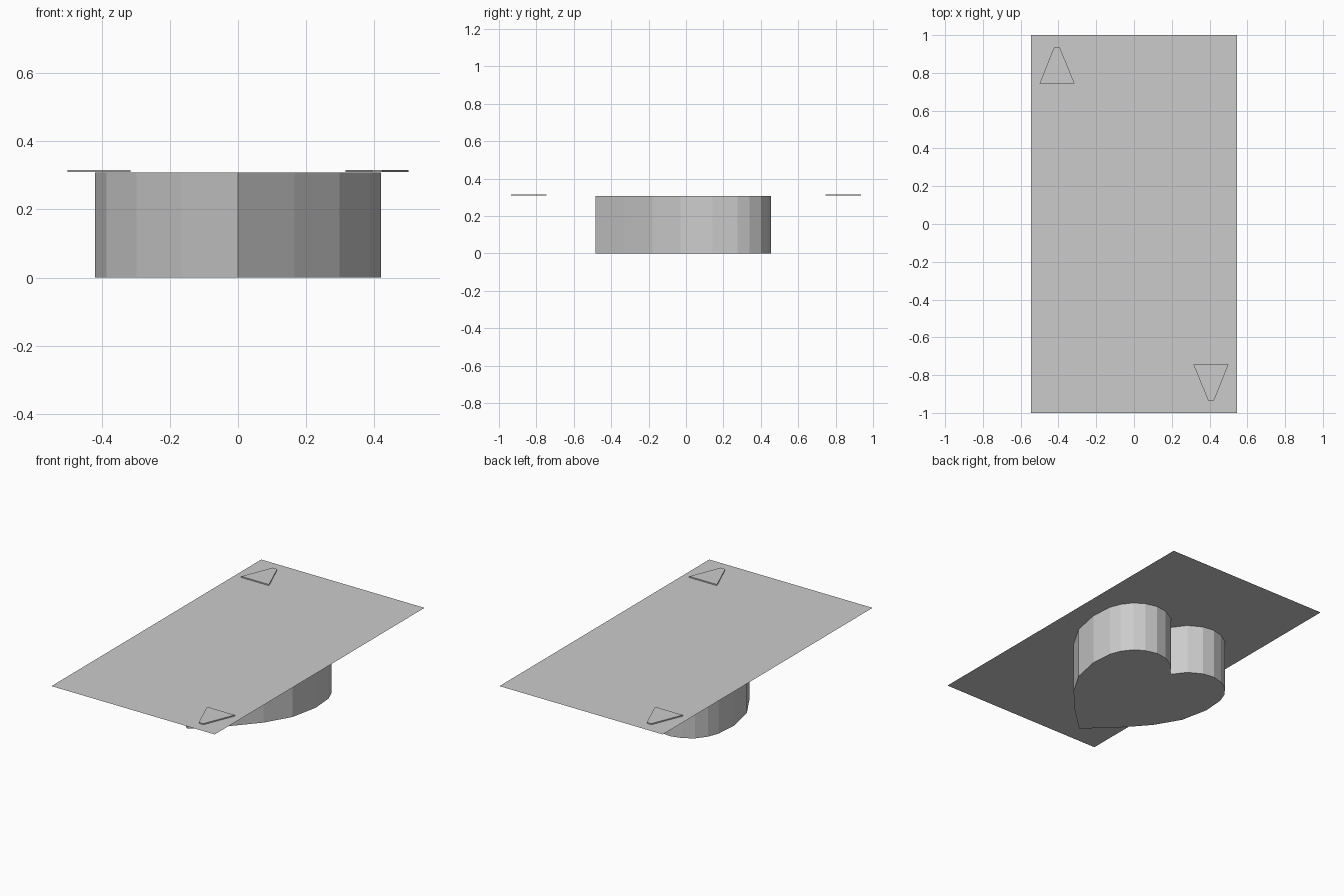
import bpy, bmesh

if "Cube" in bpy.data.objects:
    bpy.data.objects.remove(bpy.data.objects["Cube"])

SHEET_Z = 0.308


def prism(name, outline, z0, z1):
    """Closed flat-shaded prism from a 2D outline; a single sheet if z0 == z1."""
    bm = bmesh.new()
    face = bm.faces.new([bm.verts.new((x, y, z0)) for x, y in outline])
    if z1 > z0:
        geo = bmesh.ops.extrude_face_region(bm, geom=[face], use_keep_orig=True)
        top = [g for g in geo["geom"] if isinstance(g, bmesh.types.BMVert)]
        bmesh.ops.translate(bm, verts=top, vec=(0, 0, z1 - z0))
        bmesh.ops.recalc_face_normals(bm, faces=bm.faces)
    mesh = bpy.data.meshes.new(name)
    bm.to_mesh(mesh)
    bm.free()
    obj = bpy.data.objects.new(name, mesh)
    bpy.context.collection.objects.link(obj)
    return obj


# Thin card sheet
W = 0.545
prism("card_sheet", [(-W, -1), (W, -1), (W, 1), (-W, 1)], SHEET_Z, SHEET_Z)

# Heart-shaped block under the card: right half from tip to notch, mirrored
half = [(0.165, -0.33), (0.297, -0.18), (0.385, -0.03), (0.42, 0.142),
        (0.41, 0.276), (0.385, 0.34), (0.34, 0.40), (0.28, 0.437),
        (0.21, 0.455), (0.14, 0.445), (0.06, 0.40)]
heart = [(0, -0.485)] + half + [(0, 0.32)] + [(-x, y) for x, y in reversed(half)]
prism("heart_block", heart, 0, SHEET_Z - 0.0005)

# Plain raised corner marks, the second turned half a circle
mark = [(-0.50, 0.745), (-0.315, 0.745), (-0.393, 0.935), (-0.423, 0.935)]
for name, s in (("corner_mark_back", 1), ("corner_mark_front", -1)):
    prism(name, [(s * x, s * y) for x, y in mark], SHEET_Z + 0.001, 0.316)
